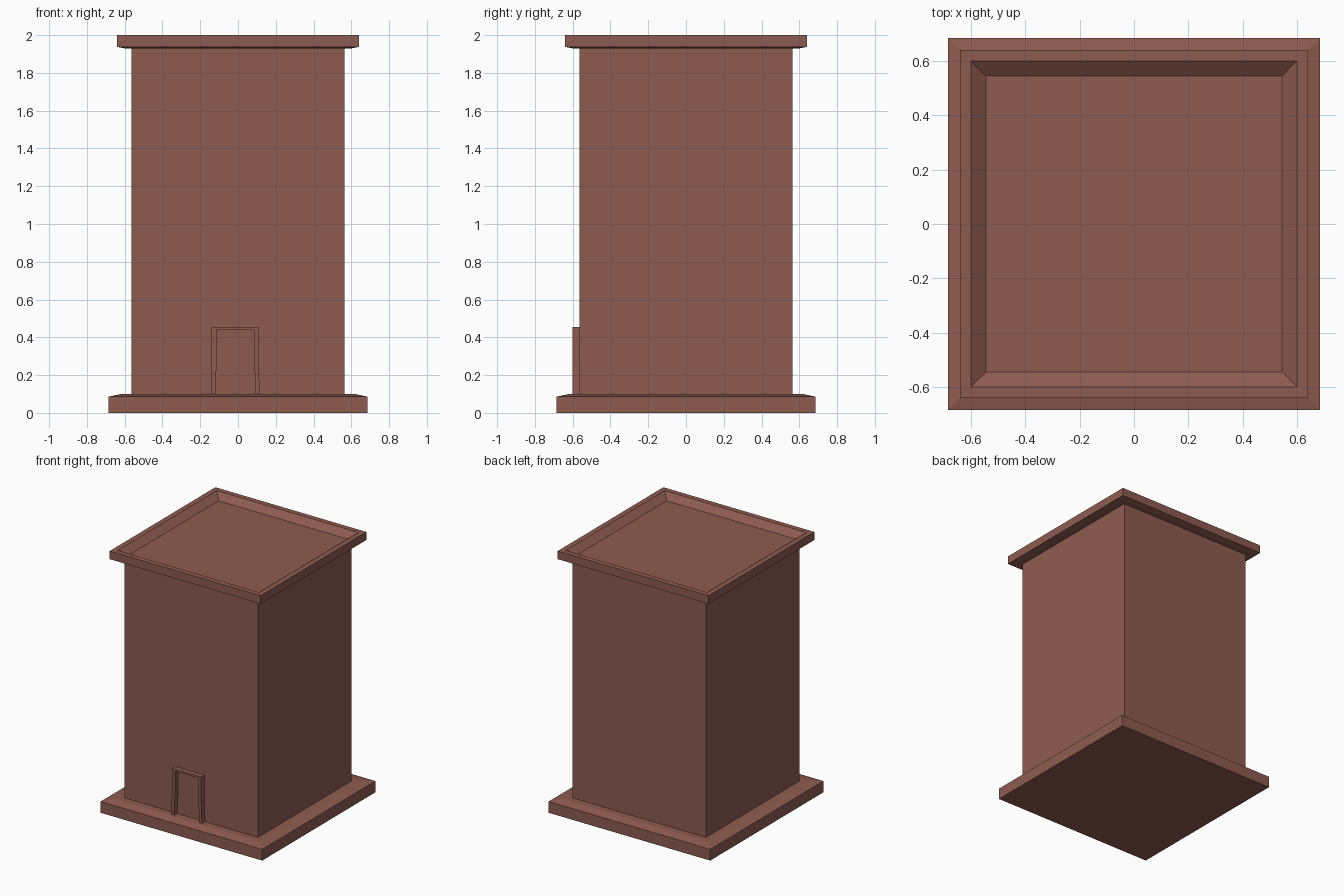
import bpy, bmesh

if "Cube" in bpy.data.objects:
    bpy.data.objects.remove(bpy.data.objects["Cube"])

mat = bpy.data.materials.new("brick_red")
mat.diffuse_color = (0.27, 0.105, 0.083, 1)
mat.use_nodes = True
mat.node_tree.nodes["Principled BSDF"].inputs["Base Color"].default_value = mat.diffuse_color


def finish(name, bm):
    bmesh.ops.recalc_face_normals(bm, faces=bm.faces)
    mesh = bpy.data.meshes.new(name)
    bm.to_mesh(mesh)
    bm.free()
    mesh.materials.append(mat)
    obj = bpy.data.objects.new(name, mesh)
    bpy.context.collection.objects.link(obj)
    return obj


def square_loft(name, profile, cap_start=False, cap_end=False):
    """Skin square rings given as (half width, z)."""
    bm = bmesh.new()
    rings = [[bm.verts.new((sx * h, sy * h, z))
              for sx, sy in ((-1, -1), (1, -1), (1, 1), (-1, 1))]
             for h, z in profile]
    for a, b in zip(rings, rings[1:]):
        for i in range(4):
            j = (i + 1) % 4
            bm.faces.new((a[i], a[j], b[j], b[i]))
    if cap_start:
        bm.faces.new(rings[0])
    if cap_end:
        bm.faces.new(rings[-1])
    return finish(name, bm)


W = 0.565  # half width of the walls

# Plinth with a sloped upper edge
square_loft("base_plinth", [(0.685, 0), (0.685, 0.086), (0.62, 0.1), (W, 0.1)],
            cap_start=True)

# Plain tower walls
square_loft("walls", [(W, 0.1), (W, 1.93)])

# Overhanging roof slab with a sunken, sloped tray
square_loft("roof", [(W, 1.93), (0.6, 1.93), (0.64, 1.938), (0.64, 2.0),
                     (0.6, 2.0), (0.545, 1.957)], cap_end=True)

# Door surround: slightly flared outline extruded out from the front wall
outer = [(-0.144, 0.1), (-0.139, 0.25), (-0.139, 0.455),
         (0.11, 0.455), (0.11, 0.25), (0.115, 0.1)]
inner = [(-0.12, 0.1), (-0.114, 0.25), (-0.114, 0.44),
         (0.085, 0.44), (0.087, 0.25), (0.094, 0.1)]
bm = bmesh.new()
layers = [[[bm.verts.new((x, y, z)) for x, z in line] for line in (outer, inner)]
          for y in (-0.602, -W)]
(fo, fi), (bo, bi) = layers
for i in range(5):
    bm.faces.new((fo[i], fo[i + 1], fi[i + 1], fi[i]))
    bm.faces.new((fo[i], bo[i], bo[i + 1], fo[i + 1]))
    bm.faces.new((fi[i], fi[i + 1], bi[i + 1], bi[i]))
finish("door_surround", bm)
